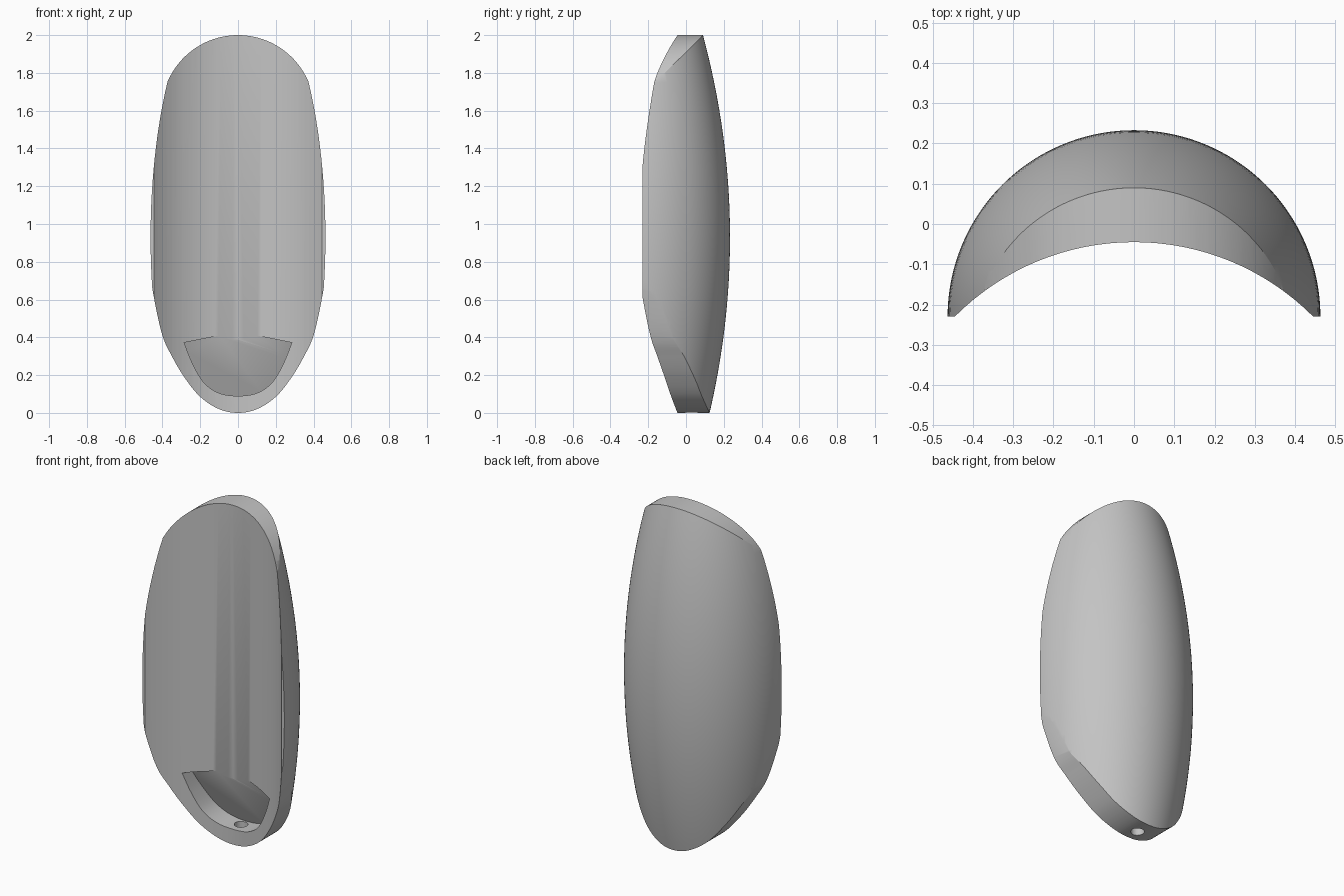
import bpy, bmesh, math

cube = bpy.data.objects.get("Cube")
if cube:
    bpy.data.objects.remove(cube)

AXIS_Y = -0.23      # axis of the barrel-shaped back


def loft(name, rings):
    """Closed solid through a list of equal-length point rings."""
    bm = bmesh.new()
    vr = [[bm.verts.new(p) for p in ring] for ring in rings]
    n = len(vr[0])
    for a, b in zip(vr, vr[1:]):
        for i in range(n):
            j = (i + 1) % n
            bm.faces.new((a[i], a[j], b[j], b[i]))
    bm.faces.new(vr[0][::-1])
    bm.faces.new(vr[-1])
    bmesh.ops.recalc_face_normals(bm, faces=bm.faces[:])
    mesh = bpy.data.meshes.new(name)
    bm.to_mesh(mesh)
    bm.free()
    ob = bpy.data.objects.new(name, mesh)
    bpy.context.collection.objects.link(ob)
    return ob


def arc(cx, cy, r, z, start, end, n):
    angles = [start + (end - start) * i / n for i in range(n + 1)]
    return [(cx + r * math.cos(a), cy + r * math.sin(a), z) for a in angles]


def mirrored(half):
    """Full outline from its +x half, listed from bottom to top centre."""
    return half + [(-x, z) for x, z in reversed(half) if x > 0]


def smooth(pts, steps=8):
    """Catmull-Rom curve through a few points."""
    ext = [(-pts[1][0], pts[1][1])] + pts + [pts[-1]]
    out = []
    for p0, p1, p2, p3 in zip(ext, ext[1:], ext[2:], ext[3:]):
        for k in range(steps):
            t = k / steps
            out.append(tuple(
                b + 0.5 * t * (c - a + t * (2 * a - 5 * b + 4 * c - d
                                            + t * (3 * (b - c) + d - a)))
                for a, b, c, d in zip(p0, p1, p2, p3)))
    return out + [pts[-1]]


def boolean(target, cutter, operation):
    mod = target.modifiers.new("cut", 'BOOLEAN')
    mod.object, mod.operation, mod.solver = cutter, operation, 'EXACT'
    bpy.context.view_layer.objects.active = target
    bpy.ops.object.modifier_apply(modifier=mod.name)
    bpy.data.objects.remove(cutter)


# Half barrel: bulging rounded back, flat front
rings = []
for i in range(45):
    z = -0.1 + 2.2 * i / 44
    rings.append(arc(0, AXIS_Y, 0.463 - 0.125 * (z - 0.93) ** 2, z, 0, math.pi, 72))
shell = loft("curved_shell", rings)

# Hollow the front with a wide upright cylinder
hollow = [arc(0, -0.673, 0.628, z, 0, 2 * math.pi * 127 / 128, 127) for z in (-0.3, 2.3)]
boolean(shell, loft("front_hollow", hollow), 'DIFFERENCE')

# Trim to the front outline: rounded chin and domed top
chin = smooth([(0, 0), (0.1, 0.02), (0.2, 0.085), (0.285, 0.19), (0.35, 0.3),
               (0.4, 0.41), (0.445, 0.61), (0.5, 0.93)])
dome = [(0.405 * math.cos(a), 1.595 + 0.405 * math.sin(a))
        for a in (math.radians(24 + 66 * i / 24) for i in range(24))]
outline = mirrored(chin + [(0.5, 1.65)] + dome + [(0, 2)])
trim = [[(x, y, z) for x, z in outline] for y in (-0.6, 0.6)]
boolean(shell, loft("outline_trim", trim), 'INTERSECT')

# Scooped pocket at the lower front, with a sloping back
scoop = mirrored(smooth([(0, 0.09), (0.1, 0.105), (0.18, 0.16), (0.24, 0.26),
                         (0.285, 0.372)]) + [(0.095, 0.41)])
pocket = [[(x, -0.6, z) for x, z in scoop],
          [(x, 0.08 - 0.42 * (z - 0.09), z) for x, z in scoop]]
boolean(shell, loft("pocket_cut", pocket), 'DIFFERENCE')

# Small drain hole through the bottom of the pocket
drain = [arc(0, 0.03, 0.037, z, 0, 2 * math.pi * 31 / 32, 31) for z in (-0.2, 0.11)]
boolean(shell, loft("drain_cut", drain), 'DIFFERENCE')

# Plain grey finish
grey = bpy.data.materials.new("plain_grey")
grey.use_nodes = True
colour = (0.55, 0.55, 0.55, 1)
grey.diffuse_color = colour
grey.node_tree.nodes["Principled BSDF"].inputs["Base Color"].default_value = colour
shell.data.materials.clear()
shell.data.materials.append(grey)
for poly in shell.data.polygons:
    poly.material_index = 0

bpy.ops.object.select_all(action='DESELECT')
shell.select_set(True)
bpy.context.view_layer.objects.active = shell
bpy.ops.object.shade_smooth_by_angle(angle=math.radians(25))
